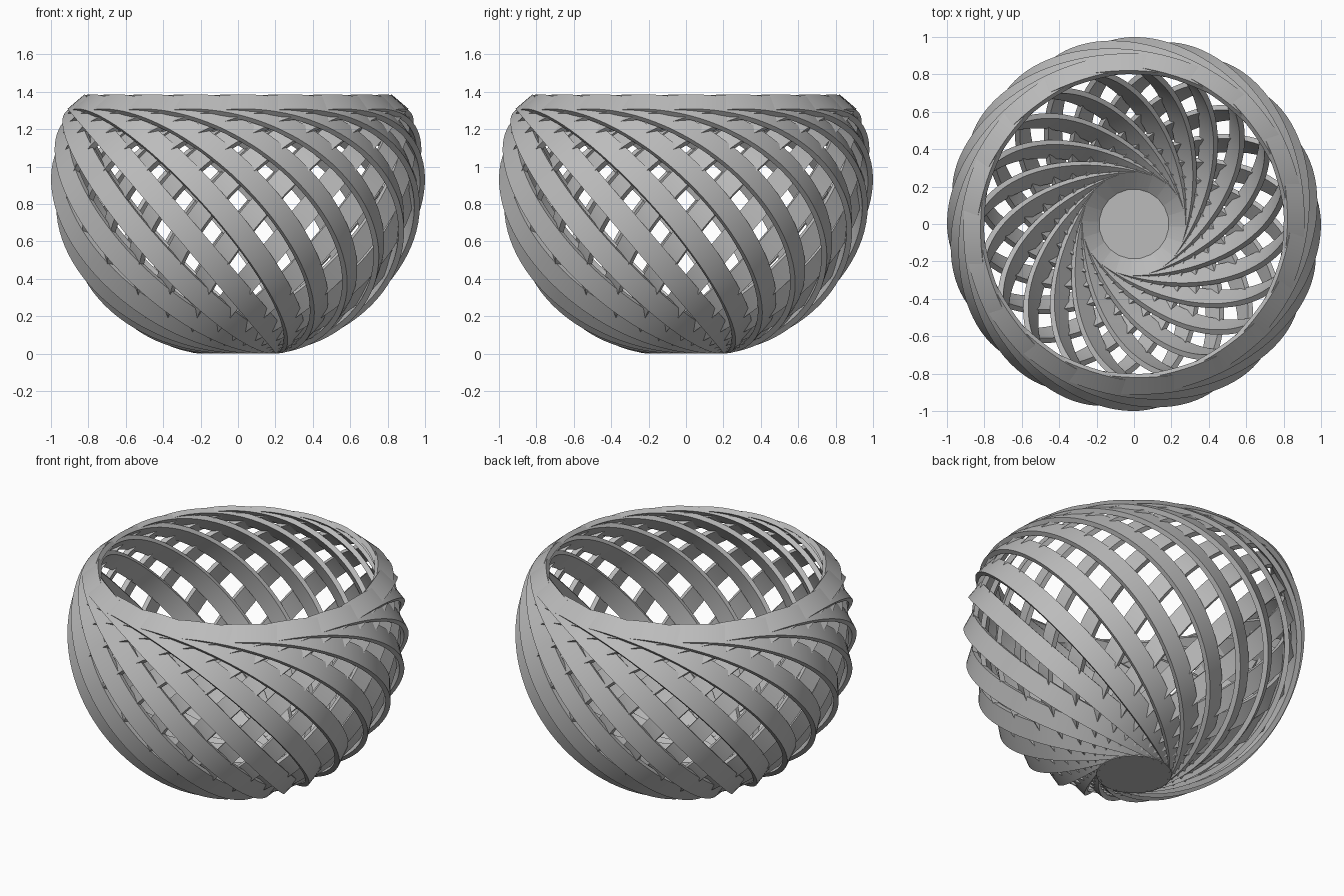
import bpy, bmesh, math
from mathutils import Vector, Matrix

if "Cube" in bpy.data.objects:
    bpy.data.objects.remove(bpy.data.objects["Cube"], do_unlink=True)

HOOPS = 20
SEGMENTS = 96
RADIUS = 0.86      # outer radius of a hoop
WIDTH = 0.12       # band width along the hoop's axis
THICK = 0.03
CENTRE = Vector((-0.308, -0.028, 0.693))

grey = bpy.data.materials.new("light_grey")
grey.use_nodes = True
colour = (0.5, 0.5, 0.5, 1)
grey.diffuse_color = colour
grey.node_tree.nodes["Principled BSDF"].inputs["Base Color"].default_value = colour


def finish(name, bm):
    bmesh.ops.recalc_face_normals(bm, faces=bm.faces)
    mesh = bpy.data.meshes.new(name)
    bm.to_mesh(mesh)
    bm.free()
    mesh.materials.append(grey)
    ob = bpy.data.objects.new(name, mesh)
    bpy.context.collection.objects.link(ob)
    bpy.ops.object.select_all(action='DESELECT')
    ob.select_set(True)
    bpy.context.view_layer.objects.active = ob
    bpy.ops.object.shade_smooth_by_angle(angle=math.radians(35))


def add_hoop(bm, turn):
    """Tilted flat band, off centre so one half passes outside the other hoops."""
    rise = Vector((-0.649, 0, 0.761))
    across = Vector((0, 1, 0))
    axis = Vector((0.761, 0, 0.649))
    rings = []
    for i in range(SEGMENTS):
        a = math.tau * i / SEGMENTS
        out = rise * math.cos(a) + across * math.sin(a)
        rings.append([bm.verts.new(turn @ (CENTRE + out * r + axis * w))
                      for r, w in ((RADIUS, -WIDTH / 2), (RADIUS, WIDTH / 2),
                                   (RADIUS - THICK, WIDTH / 2),
                                   (RADIUS - THICK, -WIDTH / 2))])
    for i, ring in enumerate(rings):
        prev = rings[i - 1]
        for k in range(4):
            m = (k + 1) % 4
            bm.faces.new((prev[k], prev[m], ring[m], ring[k]))


# Ring of tilted hoops forming walls and rim
bm = bmesh.new()
for i in range(HOOPS):
    add_hoop(bm, Matrix.Rotation(math.tau * i / HOOPS, 3, 'Z'))
finish("woven_hoops", bm)

# Round floor plate
bm = bmesh.new()
bmesh.ops.create_cone(bm, cap_ends=True, segments=64, radius1=0.22, radius2=0.22,
                      depth=0.02, matrix=Matrix.Translation((0, 0, 0.01)))
finish("base_disc", bm)
